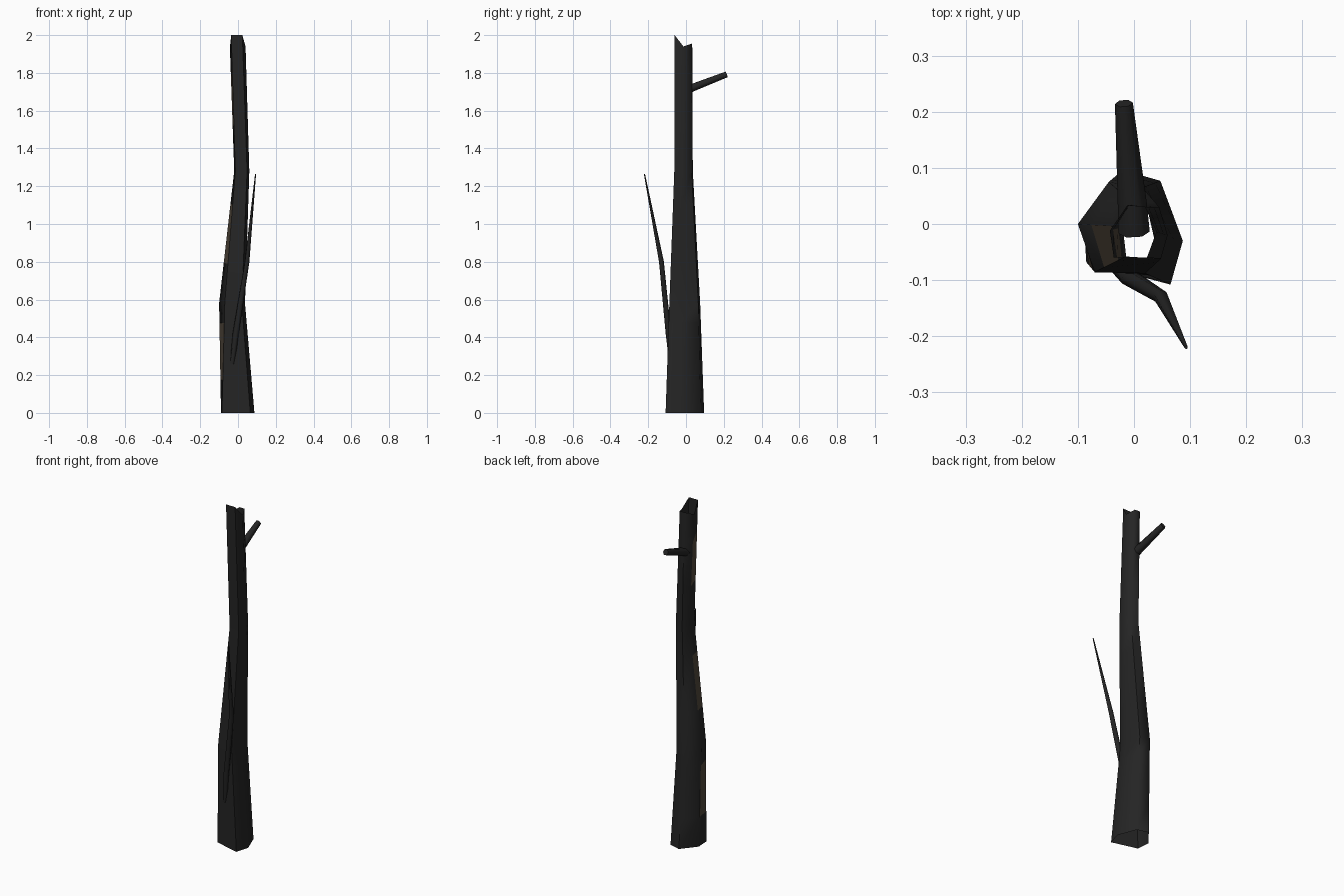
import bpy, bmesh, math
from mathutils import Vector

if "Cube" in bpy.data.objects:
    bpy.data.objects.remove(bpy.data.objects["Cube"])


def material(name, rgb):
    m = bpy.data.materials.new(name)
    m.use_nodes = True
    color = (*rgb, 1)
    m.diffuse_color = color
    bsdf = m.node_tree.nodes["Principled BSDF"]
    bsdf.inputs["Base Color"].default_value = color
    bsdf.inputs["Roughness"].default_value = 0.9
    return m


bark = material("charred bark", (0.018, 0.018, 0.018))
wood = material("bare wood", (0.085, 0.065, 0.045))


def bridge(bm, lower, upper):
    n = len(lower)
    return [bm.faces.new((lower[i], lower[(i + 1) % n], upper[(i + 1) % n], upper[i]))
            for i in range(n)]


def finish(bm, name, mats):
    mesh = bpy.data.meshes.new(name)
    bm.to_mesh(mesh)
    bm.free()
    for m in mats:
        mesh.materials.append(m)
    obj = bpy.data.objects.new(name, mesh)
    bpy.context.collection.objects.link(obj)
    bpy.ops.object.select_all(action="DESELECT")
    obj.select_set(True)
    bpy.context.view_layer.objects.active = obj
    bpy.ops.object.shade_smooth_by_angle(angle=math.radians(65))
    return obj


# Trunk: irregular six-sided outlines, anticlockwise from +x
base = [(.087, -.03), (.047, .077), (-.02, .096), (-.09, .01), (-.085, -.068), (.065, -.108)]
bend = [(.037, -.03), (.015, .065), (-.045, .075), (-.1, 0), (-.07, -.086), (.02, -.088)]
neck = [(.06, -.02), (.045, .03), (0, .036), (-.02, -.005), (-.014, -.058), (.048, -.062)]
crown = [(.04, -.014), (.02, .03), (-.012, .033), (-.043, -.012), (-.036, -.06), (.023, -.06)]
broken_top = [1.94, 1.955, 1.955, 1.935, 2.0, 2.0]


def outline(points, heights):
    return [Vector((x, y, z)) for (x, y), z in zip(points, heights)]


keys = [outline(base, [0] * 6), outline(bend, [.58] * 6),
        outline(neck, [1.28] * 6), outline(crown, broken_top)]
# Extra loops bound the places where the bark has come away
splits = [(.3, .82), (.3, .75), (.35, .75)]

bm = bmesh.new()
rings = []
for lo, hi, cuts in zip(keys, keys[1:], splits):
    for t in (0, *cuts):
        rings.append([bm.verts.new(a.lerp(b, t)) for a, b in zip(lo, hi)])
rings.append([bm.verts.new(p) for p in keys[-1]])

patches = []
for i, (lo, hi) in enumerate(zip(rings, rings[1:])):
    faces = bridge(bm, lo, hi)
    if i % 3 == 1:
        patches.append(faces[3])
bmesh.ops.inset_individual(bm, faces=patches, thickness=0.006)
for f in patches:
    f.material_index = 1
finish(bm, "hollow_trunk", [bark, wood])


# Branches: tapered tubes along a short path of (position, radius)
def branch(name, path, sides=6):
    bm = bmesh.new()
    rings = []
    points = [Vector(p) for p, r in path]
    for i, (p, r) in enumerate(path):
        along = points[min(i + 1, len(path) - 1)] - points[max(i - 1, 0)]
        turn = along.to_track_quat("Z", "Y")
        ring = []
        for k in range(sides):
            a = math.tau * k / sides
            ring.append(bm.verts.new(points[i] + turn @ Vector((r[0] * math.cos(a), r[1] * math.sin(a), 0))))
        rings.append(ring)
    for lo, hi in zip(rings, rings[1:]):
        bridge(bm, lo, hi)
    bm.faces.new(rings[-1])
    bm.faces.new(list(reversed(rings[0])))
    bmesh.ops.recalc_face_normals(bm, faces=bm.faces)
    return finish(bm, name, [bark])


branch("upper_back_stub", [((0, -.015, 1.7), (.028, .024)),
                           ((-.003, .035, 1.722), (.026, .023)),
                           ((-.018, .215, 1.792), (.016, .018))])
branch("lower_front_branch", [((-.03, -.075, .26), (.014, .014)),
                              ((-.012, -.093, .42), (.016, .016)),
                              ((.048, -.13, .8), (.013, .013)),
                              ((.093, -.22, 1.265), (.003, .003))])
